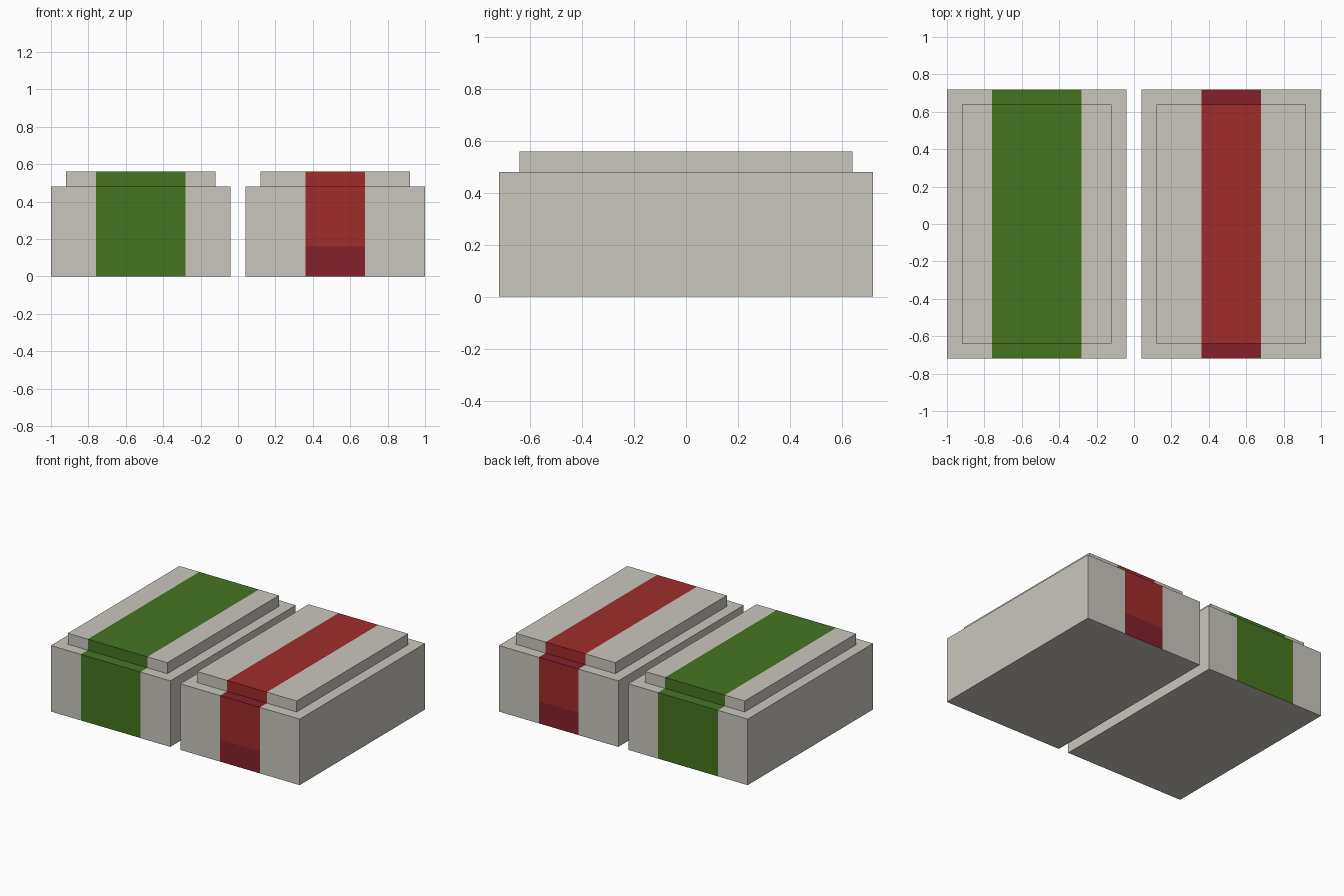
import bpy
import bmesh
from mathutils import Vector, Matrix

old = bpy.data.objects.get("Cube")
if old:
    bpy.data.objects.remove(old, do_unlink=True)


def to_linear(c):
    c /= 255
    return c / 12.92 if c <= 0.04045 else ((c + 0.055) / 1.055) ** 2.4


def material(name, rgb):
    mat = bpy.data.materials.new(name)
    mat.use_nodes = True
    colour = (*[to_linear(c) for c in rgb], 1)
    mat.diffuse_color = colour
    mat.node_tree.nodes["Principled BSDF"].inputs["Base Color"].default_value = colour
    return mat


stone = material("pale stone", (201, 198, 189))
green = material("leaf green", (70, 117, 33))
red = material("brick red", (160, 44, 44))
crimson = material("dark crimson", (133, 33, 45))

WIDTH, DEPTH, HEIGHT = 0.96, 1.44, 0.48
STEP = 0.08       # ledge width and cap height
FOOT = 0.16       # height of the dark foot of a band


def stepped_block(name, centre_x, band, band_mat, accent_mat):
    bm = bmesh.new()
    # main body
    bmesh.ops.create_cube(bm, size=1, matrix=Matrix.LocRotScale(
        Vector((centre_x, 0, HEIGHT / 2)), None, Vector((WIDTH, DEPTH, HEIGHT))))

    # ledge and raised cap
    top = max(bm.faces, key=lambda f: f.calc_center_median().z)
    bmesh.ops.inset_individual(bm, faces=[top], thickness=STEP, use_even_offset=True)
    raised = bmesh.ops.extrude_discrete_faces(bm, faces=[top])["faces"][0]
    bmesh.ops.translate(bm, verts=raised.verts, vec=(0, 0, STEP))
    bmesh.ops.remove_doubles(bm, verts=bm.verts, dist=1e-5)

    # cuts along the edges of the band and its foot
    cuts = [((x, 0, 0), (1, 0, 0)) for x in band] + [((0, 0, FOOT), (0, 0, 1))]
    for point, normal in cuts:
        bmesh.ops.bisect_plane(bm, geom=bm.verts[:] + bm.edges[:] + bm.faces[:],
                               plane_co=point, plane_no=normal)
    bmesh.ops.recalc_face_normals(bm, faces=bm.faces)

    # band over front, top and back; accent on the foot and the ledge
    for face in bm.faces:
        c = face.calc_center_median()
        if band[0] < c.x < band[1] and face.normal.z > -0.5:
            on_ledge = face.normal.z > 0.5 and c.z < HEIGHT + STEP / 2
            face.material_index = 2 if on_ledge or c.z < FOOT else 1

    mesh = bpy.data.meshes.new(name)
    bm.to_mesh(mesh)
    bm.free()
    for mat in (stone, band_mat, accent_mat):
        mesh.materials.append(mat)
    bpy.context.collection.objects.link(bpy.data.objects.new(name, mesh))


stepped_block("right_block", -0.52, (-0.76, -0.28), green, green)
stepped_block("left_block", 0.52, (0.36, 0.68), red, crimson)
